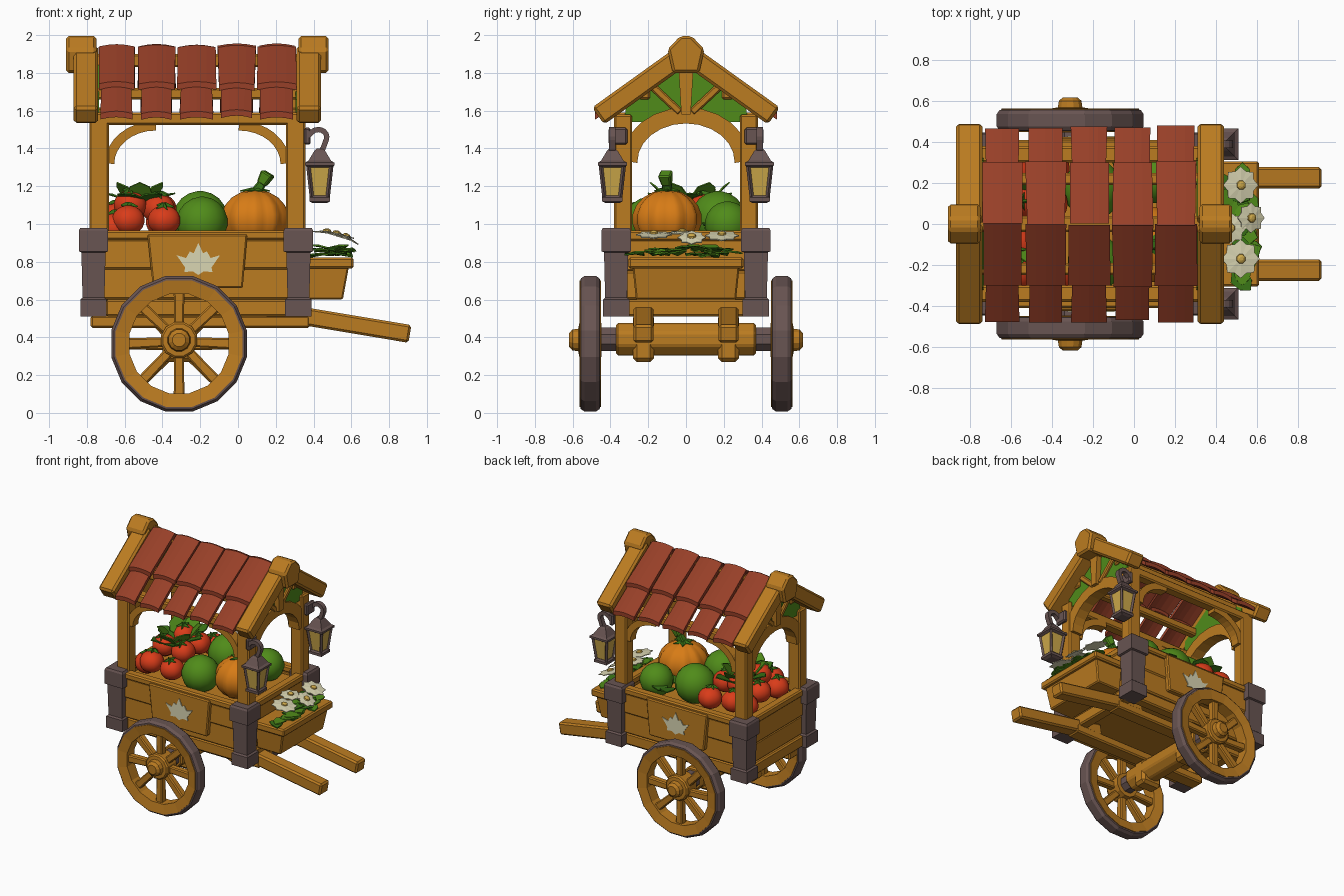
import bpy, bmesh, math, random
from math import pi, sin, cos
from mathutils import Matrix, Vector

random.seed(4)
if "Cube" in bpy.data.objects:
    bpy.data.objects.remove(bpy.data.objects["Cube"])


def material(name, r, g, b):
    m = bpy.data.materials.new(name)
    m.use_nodes = True
    m.diffuse_color = (r, g, b, 1)
    shader = m.node_tree.nodes["Principled BSDF"]
    shader.inputs["Base Color"].default_value = (r, g, b, 1)
    shader.inputs["Roughness"].default_value = 0.8
    return m


wood = material("warm_wood", .5, .2, .015)
iron = material("dark_iron", .14, .09, .085)
tile = material("roof_tile", .31, .05, .021)
green = material("melon_green", .08, .26, .01)
leafy = material("leaf_green", .04, .17, .008)
red = material("tomato_red", .7, .045, .01)
orange = material("pumpkin_orange", .68, .2, .008)
cream = material("petal_cream", .7, .67, .45)
amber = material("amber_glass", .62, .4, .07)


# --- helpers ---
def loft(name, rings, mat, closed=False, at=None, bevel=0, smooth=False):
    """Skin equal-length rings of points; cap the ends or close the loop."""
    bm = bmesh.new()
    rows = [[bm.verts.new(p) for p in ring] for ring in rings]
    for a, b in zip(rows, rows[1:] + rows[:1] if closed else rows[1:]):
        for i in range(len(a)):
            j = (i + 1) % len(a)
            bm.faces.new((a[i], a[j], b[j], b[i]))
    if not closed:
        bm.faces.new(rows[0])
        bm.faces.new(rows[-1])
    bmesh.ops.recalc_face_normals(bm, faces=bm.faces)
    for f in bm.faces:
        f.smooth = smooth
    mesh = bpy.data.meshes.new(name)
    bm.to_mesh(mesh)
    bm.free()
    mesh.materials.append(mat)
    obj = bpy.data.objects.new(name, mesh)
    bpy.context.collection.objects.link(obj)
    if at:
        obj.matrix_world = at
    if bevel:
        mod = obj.modifiers.new("soft_edge", "BEVEL")
        mod.width, mod.segments = bevel, 1
    return obj


def box(name, x, y, z, mat=wood, bevel=.01):
    rings = [[(x[0], y[0], h), (x[1], y[0], h), (x[1], y[1], h), (x[0], y[1], h)] for h in z]
    return loft(name, rings, mat, bevel=bevel)


def stack(name, cx, cy, profile, mat, n=4, at=None, bevel=0, smooth=False, rib=0, ribs=8):
    """Regular n-sided rings, profile gives (height, half width)."""
    rings = []
    for z, half in profile:
        ring = []
        for k in range(n):
            a = 2 * pi * (k + .5) / n
            r = half / cos(pi / n) * (1 - rib * abs(cos(a * ribs / 2)) ** 6)
            ring.append((cx + r * cos(a), cy + r * sin(a), z))
        rings.append(ring)
    return loft(name, rings, mat, at=at, bevel=bevel, smooth=smooth)


def beam(name, p, q, w, h, mat=wood, taper=1, bevel=.008):
    p, q = Vector(p), Vector(q)
    d = (q - p).normalized()
    side = d.cross(Vector((0, 0, 1)) if abs(d.z) < .99 else Vector((0, 1, 0))).normalized()
    up = side.cross(d)
    rings = [[c + side * (i * w * t / 2) + up * (j * h * t / 2)
              for i, j in ((-1, -1), (1, -1), (1, 1), (-1, 1))] for c, t in ((p, 1), (q, taper))]
    return loft(name, rings, mat, bevel=bevel)


def plate(name, points, axis, a, b, mat, bevel=0):
    """Extrude a flat outline along x or y."""
    place = (lambda u, v, d: (d, u, v)) if axis == "x" else (lambda u, v, d: (u, d, v))
    return loft(name, [[place(u, v, d) for u, v in points] for d in (a, b)], mat, bevel=bevel)


def band(name, path, axis, a, b, t, mat=wood):
    """Sweep a flat strip of thickness t along a path, a to b deep."""
    place = (lambda u, v, d: (d, u, v)) if axis == "x" else (lambda u, v, d: (u, d, v))
    pts, rings = [Vector(p) for p in path], []
    for i, p in enumerate(pts):
        d = (pts[min(i + 1, len(pts) - 1)] - pts[max(i - 1, 0)]).normalized()
        n = Vector((-d.y, d.x)) * t / 2
        rings.append([place(*(p + n), a), place(*(p - n), a), place(*(p - n), b), place(*(p + n), b)])
    return loft(name, rings, mat)


def ball(name, c, r, mat, squash=1, rib=0, ribs=8, n=16):
    steps = [pi * (k + .3) / 9.6 for k in range(10)]
    prof = [(-r * squash * cos(a), r * sin(a)) for a in steps]
    return stack(name, 0, 0, prof, mat, n, Matrix.Translation(c), smooth=True, rib=rib, ribs=ribs)


def star(name, at, r, petals, mat, inner=.6, lift=.02):
    def ring(scale, z):
        return [(scale * r * (inner if k % 2 else 1) * cos(pi * k / petals),
                 scale * r * (inner if k % 2 else 1) * sin(pi * k / petals), z)
                for k in range(2 * petals)]
    return loft(name, [ring(1, 0), ring(1, .006), ring(.3, lift)], mat, at=at)


def leaf(base, yaw, pitch, length, width, mat=leafy):
    at = Matrix.Translation(base) @ Matrix.Rotation(yaw, 4, "Z") @ Matrix.Rotation(-pitch, 4, "Y")
    outline = [(0, 0, 0), (.35, -.45, .05), (.75, -.35, 0), (1, 0, -.1), (.75, .35, 0), (.35, .45, .05)]
    rings = [[(x * length, y * width, z * length + d) for x, y, z in outline] for d in (0, .008)]
    return loft("leaf", rings, mat, at=at)


def arc(cx, cz, rx, rz, a, b, n=8):
    return [(cx + rx * cos(a + (b - a) * k / n), cz + rz * sin(a + (b - a) * k / n)) for k in range(n + 1)]


# --- cart body ---
box("cart_floor", (-.74, .3), (-.36, .36), (.59, .63))
box("produce_bed", (-.74, .3), (-.35, .35), (.86, .9))
box("cross_sill_back", (-.8, -.72), (-.32, .32), (.51, .6))
box("cross_sill_front", (.28, .36), (-.32, .32), (.51, .6))
for x in (-.77, .325):
    box("end_lower_plank", (x - .015, x + .015), (-.32, .32), (.6, .75))
    box("end_upper_plank", (x - .025, x + .025), (-.32, .32), (.75, .92))
    box("end_top_rail", (x - .035, x + .035), (-.32, .32), (.91, .965))
leaf_half = [(0, .73), (.03, .75), (.075, .745), (.07, .77), (.115, .835), (.065, .82), (.045, .855), (.025, .845)]
emblem = leaf_half + [(0, .9)] + [(-u, v) for u, v in leaf_half[:0:-1]]
for s in (-1, 1):
    def across(a, b):
        return sorted((s * a, s * b))
    box("side_sill", (-.7, .26), across(.3, .38), (.51, .6))
    box("side_lower_plank", (-.72, .28), across(.35, .385), (.6, .77))
    box("side_upper_plank", (-.72, .28), across(.35, .395), (.76, .92))
    box("side_top_rail", (-.72, .28), across(.34, .41), (.915, .965))
    plate("side_sign", [(-.48, .945), (.05, .945), (.025, .66), (-.45, .66)], "y", s * .38, s * .425, wood, .008)
    plate("sign_leaf", [(u - .21, v) for u, v in emblem], "y", s * .424, s * .431, cream)
    box("chassis_beam", (-.78, .38), across(.17, .28), (.45, .515))
    beam("pull_handle", (.15, s * .225, .545), (.91, s * .225, .418), .105, .095, bevel=.012)
    box("axle_bracket", (-.4, -.23), across(.17, .28), (.27, .46), bevel=.02)
    for x in (-.765, .32):
        stack("iron_corner", x, s * .37, [(.51, .07), (.6, .07), (.61, .058), (.85, .064),
              (.855, .078), (.965, .078), (.98, .07)], iron)

# --- axle and wheels ---
lie = Matrix.Translation((-.315, 0, .39)) @ Matrix.Rotation(pi / 2, 4, "X")
stack("axle_wood", 0, 0, [(-.37, .085), (.37, .085)], wood, 8, lie, bevel=.01)
stack("axle_iron", 0, 0, [(-.46, .062), (.46, .062)], iron, 8, lie)
for s in (-1, 1):
    at = Matrix.Translation((-.312, s * .507, .366)) @ Matrix.Rotation(-s * pi / 2, 4, "X")

    def hoop(name, profile, mat):
        turns = [2 * pi * (k + .5) / 16 for k in range(16)]
        loft(name, [[(r * cos(a), r * sin(a), h) for r, h in profile] for a in turns], mat, True, at)
    hoop("iron_tyre", [(.33, -.054), (.352, -.05), (.366, -.03), (.366, .03), (.352, .05), (.33, .054)], iron)
    hoop("wheel_rim", [(.268, -.045), (.342, -.058), (.342, .058), (.268, .045)], wood)
    for k in range(8):
        a = k * pi / 4
        spoke = beam("spoke", (.05 * cos(a), .05 * sin(a) + .01, 0), (.29 * cos(a), .29 * sin(a), 0), .05, .05, taper=1.15)
        spoke.matrix_world = at
    stack("wheel_hub", 0, .02 * 1, [(-.06, .09), (.05, .095), (.06, .085), (.062, .06), (.095, .055), (.112, .035)],
          wood, 12, at @ Matrix.Rotation(0 if s < 0 else pi, 4, "Z"))

# --- canopy frame ---
for s in (-1, 1):
    for x in (-.735, .305):
        box("canopy_post", (x - .052, x + .052), sorted((s * .285, s * .38)), (.93, 1.58))
    box("eave_beam", (-.76, .33), sorted((s * .3, s * .38)), (1.525, 1.59))
    box("purlin", (-.78, .35), sorted((s * .19, s * .25)), (1.66, 1.72))
    for side, x in ((1, -.685), (-1, .255)):
        path = [(x + side * (.25 - u), v) for u, v in arc(0, 1.32, .245, .2, 0, pi / 2)]
        band("side_brace", path, "y", s * .3, s * .37, .05)
box("ridge_beam", (-.8, .37), (-.04, .04), (1.83, 1.9))
peak = [(-.07, 1.8), (.07, 1.8), (.098, 1.925), (.03, 1.995), (-.03, 1.995), (-.098, 1.925)]
for x, out in ((-.735, -1), (.305, 1)):
    band("gable_arch", arc(0, 1.33, .3, .245, 0, pi, 12), "x", x - .045, x + .045, .085)
    plate("gable_panel", [(-.33, 1.54), (.33, 1.54), (.31, 1.66), (0, 1.87), (-.31, 1.66)], "x", x, x + out * .03, green)
    plate("king_post", [(-.025, 1.58), (.025, 1.58), (.04, 1.84), (-.04, 1.84)], "x", x - .03, x + out * .07, wood)
    cx = x + out * .07
    for s in (-1, 1):
        beam("gable_strut", (x + out * .03, s * .03, 1.59), (x + out * .03, s * .19, 1.74), .04, .04)
        beam("gable_rafter", (cx, 0, 1.905), (cx, s * .465, 1.572), .13, .11, bevel=.015)
    px = x + out * .095
    plate("peak_block", peak, "x", px - .08, px + .08, wood, .014)


# --- roof tiles ---
def roof_tile(x0, x1, top, bottom, s):
    rings = []
    for (y, z), spread in ((top, random.uniform(-.012, 0)), (bottom, random.uniform(-.01, .004))):
        drop = random.uniform(-.008, .008)
        edge = [(x0 - spread + (x1 - x0 + 2 * spread) * k / 4, .012 * sin(pi * k / 4)) for k in range(5)]
        rings.append([(x, s * (y + drop), z + bow - drop * .7 + .014) for x, bow in edge]
                     + [(x, s * (y + drop), z + bow - drop * .7 - .018) for x, bow in reversed(edge)])
    loft("roof_tile", rings, tile)


for s in (-1, 1):
    for k in range(5):
        x = -.745 + k * .212
        roof_tile(x, x + .205, (0, 1.925), (.305, 1.725), s)
        roof_tile(x + .012, x + .19, (.23, 1.75), (.475, 1.575), s)

# --- lanterns ---
for s in (-1, 1):
    lx, ly = .433, s * .39
    box("lantern_bracket", (.35, .385), sorted((s * .31, s * .41)), (1.42, 1.51), iron)
    hook = [(.37, 1.465)] + arc(.425, 1.46, .045, .04, pi * .75, -.3, 7) + [(.45, 1.4), (.433, 1.38)]
    band("lantern_hook", hook, "y", ly - .018, ly + .018, .028, iron)
    stack("lantern_cap", lx, ly, [(1.3, .06), (1.31, .077), (1.325, .077), (1.335, .06), (1.385, .03), (1.4, .015)], iron)
    stack("lantern_glass", lx, ly, [(1.14, .04), (1.31, .06)], amber)
    stack("lantern_base", lx, ly, [(1.11, .035), (1.12, .055), (1.14, .055), (1.15, .045)], iron)
    for i, j in ((-1, -1), (1, -1), (1, 1), (-1, 1)):
        beam("lantern_bar", (lx + i * .042, ly + j * .042, 1.14), (lx + i * .061, ly + j * .061, 1.31), .016, .016, iron, bevel=0)

# --- flower box ---
loft("flower_box", [[(.35, -w, z), (d, -w, z), (d, w, z), (.35, w, z)]
                    for w, d, z in ((.265, .555, .6), (.285, .59, .79))], wood, bevel=.008)
box("flower_box_rim", (.35, .612), (-.305, .305), (.765, .822))
for k in range(22):
    y = -.22 + .44 * (k % 11) / 10
    leaf((.5 + .02 * (k % 3 - 1), y, .83 + .02 * (k % 2)), random.uniform(-.9, .9) + (pi if k > 15 else 0),
         random.uniform(0, .4), random.uniform(.1, .14), .11, green if k % 3 else leafy)
for s in (-1, 1):
    leaf((.53, s * .18, .84), s * pi / 2, .1, .12, .1, green)
for x, y, z, tilt, r in ((.52, .19, .935, .3, .09), (.57, .03, .925, .5, .075), (.52, -.17, .94, .2, .095), (.47, -.02, .95, .1, .08)):
    at = Matrix.Translation((x, y, z)) @ Matrix.Rotation(tilt, 4, "Y")
    star("flower_petals", at, r, 8, cream, .8, .012)
    stack("flower_heart", 0, 0, [(.006, .024), (.02, .02), (.026, .008)], amber, 8, at)

# --- produce ---
ball("pumpkin", (.09, -.1, 1.025), .185, orange, .85, .1, 10, 40)
beam("pumpkin_stem", (.09, -.1, 1.16), (.13, -.1, 1.22), .06, .06, leafy, .75)
beam("pumpkin_stem_tip", (.125, -.1, 1.21), (.16, -.11, 1.27), .05, .05, green, 1.4)
star("pumpkin_collar", Matrix.Translation((.09, -.1, 1.172)), .08, 6, leafy, .5)
for x, y, z, r in ((-.19, -.19, 1.01, .135), (-.2, .17, 1.03, .145), (.1, .22, 1.0, .12)):
    ball("melon", (x, y, z), r, green)
pile = [(-.58, -.24, 1.02), (-.39, -.26, 1.02), (-.57, -.1, 1.1), (-.42, -.08, 1.08), (-.65, .02, 1.03),
        (-.58, .24, 1.02), (-.4, .27, 1.01), (-.55, .12, 1.1), (-.41, .1, 1.08), (-.65, -.2, .98), (-.65, .18, .98)]
for k, c in enumerate(pile):
    ball("tomato", c, .088, red, .9, .05, 5, 20)
    lean = Matrix.Rotation(random.uniform(-.4, .4), 4, "X")
    star("tomato_calyx", Matrix.Translation(c) @ lean @ Matrix.Translation((0, 0, .072)), .05, 5, leafy, .35, .025)
for k in range(12):
    a = k * pi / 6
    leaf((-.52 + .05 * cos(a), .02 + .12 * sin(a), 1.1), a, .5 + .5 * (k % 2), .15, .15, green if k % 2 else leafy)
for k in range(8):
    leaf((-.05 + .03 * (k % 2), .3 - .05 * k, .97), k * 2.1, .3, .14, .13, leafy)
